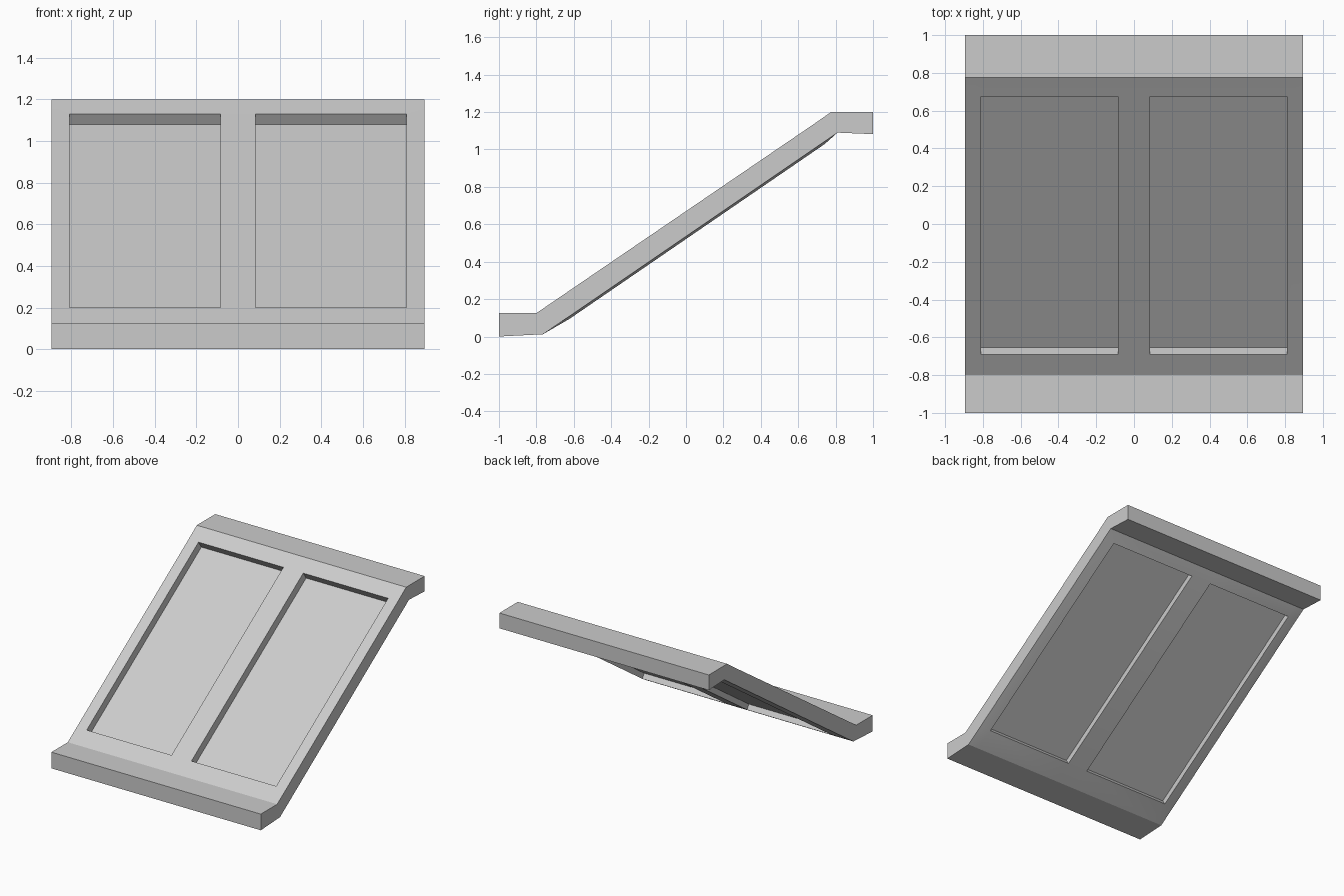
import bpy
import bmesh
import math
from mathutils import Vector

cube = bpy.data.objects.get("Cube")
if cube:
    bpy.data.objects.remove(cube, do_unlink=True)

grey = bpy.data.materials.new("light_grey")
grey.use_nodes = True
grey.diffuse_color = (0.6, 0.6, 0.6, 1)
grey.node_tree.nodes["Principled BSDF"].inputs["Base Color"].default_value = (0.6, 0.6, 0.6, 1)

# Cross columns: outer edges, frame rails and the central rib
columns = [-0.895, -0.81, -0.085, 0.085, 0.81, 0.895]
# Side profile stations (y, z): end, bend, panel start, panel end, bend, end
top_profile = [(-1, 0.125), (-0.8, 0.125), (-0.69, 0.2), (0.675, 1.13), (0.775, 1.2), (1, 1.2)]
under_profile = [(-1, 0), (-0.765, 0.012), (-0.63, 0.104), (0.735, 1.039), (0.81, 1.09), (1, 1.082)]
slope = math.atan2(1.075, 1.575)
normal = Vector((0, -math.sin(slope), math.cos(slope)))
RIM_SWELL = 0.012
TOP_DEPTH = 0.062
UNDER_DEPTH = 0.042

bm = bmesh.new()
last = len(columns) - 1


def make_grid(profile, swell):
    """Vertices on every column and station, with an optional swell round the panels."""
    grid = []
    for i, x in enumerate(columns):
        row = []
        for j, (y, z) in enumerate(profile):
            inner = 0 < i < last and j in (2, 3)
            row.append(bm.verts.new(Vector((x, y, z)) - normal * (swell if inner else 0)))
        grid.append(row)
    return grid


def skin(grid):
    """Fill a grid and return the two panel faces."""
    panels = []
    for i in range(last):
        for j in range(last):
            f = bm.faces.new((grid[i][j], grid[i + 1][j], grid[i + 1][j + 1], grid[i][j + 1]))
            if i in (1, 3) and j == 2:
                panels.append(f)
    return panels


top = make_grid(top_profile, 0)
under = make_grid(under_profile, RIM_SWELL)
top_panels = skin(top)
under_panels = skin(under)

# Side walls and end walls
for k in range(last):
    for e in (0, last):
        bm.faces.new((top[e][k], top[e][k + 1], under[e][k + 1], under[e][k]))
        bm.faces.new((top[k][e], top[k + 1][e], under[k + 1][e], under[k][e]))
bmesh.ops.recalc_face_normals(bm, faces=bm.faces[:])

# Sunken panels on both faces
for panels, offset in ((top_panels, -TOP_DEPTH), (under_panels, UNDER_DEPTH)):
    for face in panels:
        result = bmesh.ops.extrude_discrete_faces(bm, faces=[face])
        floor = result["faces"][0]
        bmesh.ops.translate(bm, verts=floor.verts[:], vec=normal * offset)

mesh = bpy.data.meshes.new("sloped_panel")
bm.to_mesh(mesh)
bm.free()
mesh.materials.append(grey)
panel = bpy.data.objects.new("sloped_panel", mesh)
bpy.context.collection.objects.link(panel)

bpy.ops.object.select_all(action="DESELECT")
panel.select_set(True)
bpy.context.view_layer.objects.active = panel
bpy.ops.object.shade_smooth_by_angle(angle=math.radians(25))
